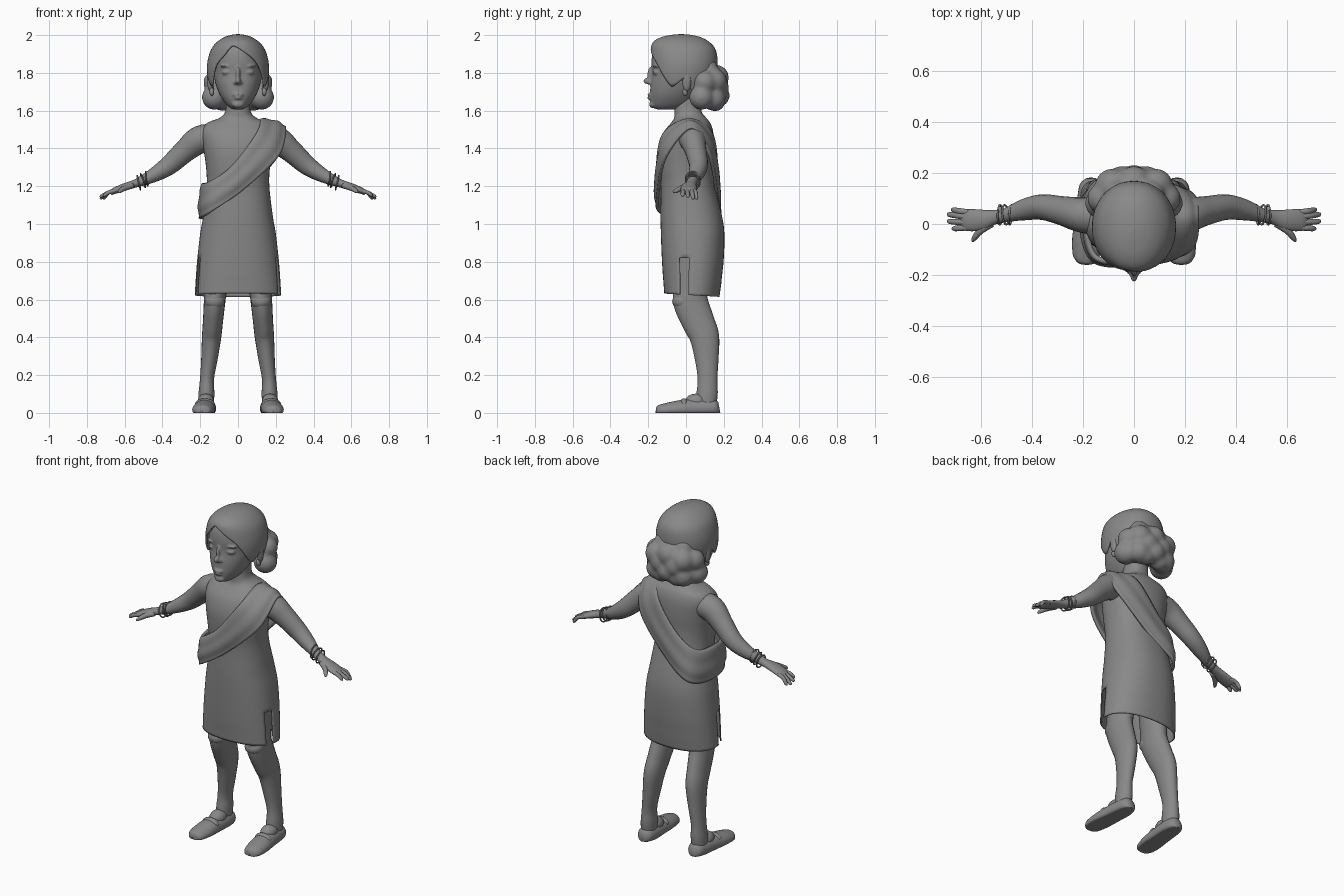
import bpy, bmesh, math
from mathutils import Vector, Matrix

cube = bpy.data.objects.get("Cube")
if cube:
    bpy.data.objects.remove(cube, do_unlink=True)

grey = bpy.data.materials.new("plain grey")
grey.use_nodes = True
COLOUR = (0.25, 0.25, 0.25, 1)
grey.diffuse_color = COLOUR
grey.node_tree.nodes["Principled BSDF"].inputs["Base Color"].default_value = COLOUR


def smooth(pts, n=6, closed=False):
    """Sample a smooth curve through tuples of any length."""
    out, count = [], len(pts)
    for i in range(count if closed else count - 1):
        ids = [i - 1, i, i + 1, i + 2]
        a, b, c, d = (pts[j % count] if closed else pts[min(max(j, 0), count - 1)] for j in ids)
        for k in range(n):
            t = k / n
            out.append(tuple(q + t * (r - p) / 2 + t * t * (2 * p - 5 * q + 4 * r - s) / 2
                             + t ** 3 * (3 * q - p - 3 * r + s) / 2
                             for p, q, r, s in zip(a, b, c, d)))
    return out if closed else out + [tuple(pts[-1])]


def interp(table, t):
    """Linear look-up of a sorted table by its first column."""
    for a, b in zip(table, table[1:]):
        if t <= b[0]:
            f = max(0, (t - a[0]) / max(b[0] - a[0], 1e-6))
            return [p + f * (q - p) for p, q in zip(a, b)]
    return list(table[-1])


def grid(bm, rows, ring=True, loop=False, cap=()):
    """Skin rows of points; ring closes each row, loop joins last row to first."""
    vs = [[bm.verts.new(p) for p in row] for row in rows]
    n = len(vs[0])
    for i in range(len(vs) if loop else len(vs) - 1):
        a, b = vs[i], vs[(i + 1) % len(vs)]
        for j in range(n if ring else n - 1):
            k = (j + 1) % n
            bm.faces.new((a[j], a[k], b[k], b[j]))
    for end in cap:
        bm.faces.new(vs[end])


def blob(bm, loc, size):
    m = Matrix.Translation(loc) @ Matrix.Diagonal((*size, 1))
    bmesh.ops.create_uvsphere(bm, u_segments=20, v_segments=12, radius=1, matrix=m)


def finish(name, bm, mirror=False, thick=0, voxel=0, soften=0):
    bmesh.ops.recalc_face_normals(bm, faces=bm.faces)
    me = bpy.data.meshes.new(name)
    bm.to_mesh(me)
    bm.free()
    me.materials.append(grey)
    for p in me.polygons:
        p.use_smooth = True
    ob = bpy.data.objects.new(name, me)
    bpy.context.collection.objects.link(ob)
    if thick:
        shell = ob.modifiers.new("thickness", 'SOLIDIFY')
        shell.thickness, shell.offset = thick, 0
    if voxel:
        r = ob.modifiers.new("blend", 'REMESH')
        r.mode, r.voxel_size, r.use_smooth_shade = 'VOXEL', voxel, True
        s = ob.modifiers.new("soften", 'SMOOTH')
        s.iterations, s.factor = soften, 0.5
    if mirror:
        ob.modifiers.new("mirror", 'MIRROR')


def section(row, ang, power):
    """Point on a rounded section given as (z, half width, front y, back y)."""
    z, rx, yf, yb = row
    c, s = math.cos(ang), math.sin(ang)
    bend = lambda v: math.copysign(abs(v) ** power, v)
    return (rx * bend(c), (yf + yb) / 2 + (yb - yf) / 2 * bend(s), z)


def turns(n):
    return [2 * math.pi * i / n for i in range(n)]


def tube(bm, pts, ref, n=20, steps=5):
    """Tapered limb through (x, y, z, radius along ref, other radius)."""
    path = smooth(pts, steps)
    rows = []
    for i, p in enumerate(path):
        t = (Vector(path[min(i + 1, len(path) - 1)][:3]) - Vector(path[max(i - 1, 0)][:3])).normalized()
        u = (ref - t * ref.dot(t)).normalized()
        v = t.cross(u)
        rows.append([Vector(p[:3]) + u * p[3] * math.cos(a) + v * p[4] * math.sin(a) for a in turns(n)])
    grid(bm, rows, cap=(0, -1))


X, Y, Z = Vector((1, 0, 0)), Vector((0, 1, 0)), Vector((0, 0, 1))

# Dress, shoulders and neck, with a narrow slit in each side of the skirt
bm = bmesh.new()
body = [(.625, .226, -.112, .174), (.72, .22, -.119, .187), (.82, .212, -.125, .197),
        (.95, .197, -.13, .2), (1.05, .18, -.132, .186), (1.2, .163, -.131, .15),
        (1.3, .166, -.142, .141), (1.4, .18, -.142, .145), (1.48, .19, -.118, .142),
        (1.53, .165, -.08, .128), (1.56, .095, -.06, .105), (1.6, .063, -.057, .078),
        (1.69, .06, -.056, .085)]
grid(bm, [[section(r, a, .88) for a in turns(64)] for r in smooth(body, 5)])
slit = []
for f in bm.faces:
    c = f.calc_center_median()
    if c.z < .82 and abs(c.x) > .1 and -.03 < c.y < .012:
        slit.append(f)
bmesh.ops.delete(bm, geom=slit, context='FACES')
for v in bm.verts:
    if v.co.z < .7:
        v.co.z -= v.co.y * .06
finish("dress_body", bm, thick=.006)

# Folded sash around the left shoulder and right hip: (upper edge, lower edge)
bm = bmesh.new()
sash = [(-.03, -.142, 1.305, .02, -.146, 1.175), (.095, -.118, 1.475, .215, -.105, 1.36),
        (.12, .015, 1.55, .252, .03, 1.51), (.095, .132, 1.485, .215, .125, 1.36),
        (-.03, .15, 1.32, .02, .163, 1.15), (-.145, .125, 1.225, -.14, .168, 1.04),
        (-.183, .01, 1.215, -.2, .01, 1.03), (-.15, -.125, 1.22, -.15, -.138, 1.06)]
rows = []
for p in smooth(sash, 8, closed=True):
    top, low = Vector(p[:3]), Vector(p[3:])
    row = []
    for k in range(13):
        f = k / 12
        q = top.lerp(low, f)
        out = (q - Vector((0, .01, 1.25))).normalized()
        row.append(q + out * (.014 * math.sin(math.pi * f) + .003 * math.sin(f * 4 * math.pi)))
    rows.append(row)
grid(bm, rows, ring=False, loop=True)
finish("sash", bm, thick=.016)

# Head with soft facial features
bm = bmesh.new()
skull = [(1.607, .03, -.158, -.05), (1.63, .06, -.183, .02), (1.68, .095, -.19, .06),
         (1.74, .118, -.188, .1), (1.80, .13, -.18, .13), (1.86, .134, -.183, .14),
         (1.92, .12, -.172, .13), (1.97, .08, -.13, .09)]
grid(bm, [[section(r, a, .95) for a in turns(40)] for r in smooth(skull, 4)], cap=(0, -1))
blob(bm, (0, -.188, 1.79), (.012, .017, .042))      # nose bridge
blob(bm, (0, -.198, 1.757), (.015, .03, .018))      # nose tip
blob(bm, (0, -.187, 1.684), (.03, .018, .009))      # upper lip
blob(bm, (0, -.187, 1.667), (.024, .018, .009))     # lower lip
blob(bm, (0, -.175, 1.633), (.032, .021, .02))      # chin
for side in (-1, 1):
    blob(bm, (side * .013, -.19, 1.748), (.011, .015, .01))
    blob(bm, (side * .056, -.154, 1.803), (.031, .022, .015))
    blob(bm, (side * .058, -.154, 1.836), (.038, .022, .008))
finish("head", bm, voxel=.006, soften=6)

# Ears
bm = bmesh.new()
blob(bm, (.147, .004, 1.76), (.017, .024, .058))
blob(bm, (.139, -.004, 1.7), (.013, .015, .022))
finish("ears", bm, mirror=True)

# Swept hair cap: the lower edge follows the hairline round the head
bm = bmesh.new()
cap = smooth([(1.62, .115, -.17, .12), (1.72, .142, -.18, .14), (1.78, .156, -.185, .155),
              (1.85, .158, -.186, .163), (1.92, .139, -.183, .153), (1.96, .108, -.17, .12),
              (1.985, .07, -.128, .075), (1.997, .03, -.07, .02), (2.0, .004, -.03, -.02)], 6)
hairline = smooth([(0, 1.77), (30, 1.68), (90, 1.65), (150, 1.68), (180, 1.77), (195, 1.735),
                   (208, 1.745), (225, 1.84), (243, 1.895), (256, 1.94), (268, 1.935), (285, 1.905),
                   (305, 1.86), (328, 1.77), (340, 1.73), (350, 1.74), (360, 1.77)], 4)
rows = []
for k in range(25):
    f = math.sin(math.pi / 2 * k / 24)
    row = []
    for a in turns(72):
        low = interp(hairline, math.degrees(a))[1]
        row.append(section(interp(cap, low + (2.0 - low) * f), a, .95))
    rows.append(row)
grid(bm, rows, cap=(-1,))
finish("hair_cap", bm, thick=.01)

# Curly gathered hair at the nape
bm = bmesh.new()
for x, y, z, r in [(.126, .082, 1.67, .066), (.122, .1, 1.75, .062), (.085, .145, 1.665, .066),
                   (.085, .15, 1.755, .068), (.05, .155, 1.65, .054), (0, .17, 1.68, .062),
                   (0, .16, 1.775, .068), (.045, .165, 1.72, .064), (.06, .11, 1.815, .062)]:
    for side in ((-1, 1) if x else (1,)):
        blob(bm, (side * x, y, z), (r, r, r))
blob(bm, (0, .1, 1.72), (.12, .07, .08))
finish("hair_curls", bm, voxel=.01, soften=10)

# Arms, hands and fingers
bm = bmesh.new()
tube(bm, [(.1, .03, 1.46, .08, .07), (.2, .035, 1.447, .07, .074), (.28, .052, 1.387, .057, .061),
          (.36, .066, 1.315, .05, .052), (.43, .056, 1.268, .042, .041), (.5, .035, 1.232, .028, .028),
          (.55, .026, 1.212, .029, .021), (.6, .016, 1.196, .041, .02),
          (.65, .015, 1.177, .043, .017), (.675, .015, 1.164, .036, .012)], Y)
for y, tip_x, tip_y, tip_z in [(.046, .715, .055, 1.133), (.027, .73, .037, 1.133),
                               (.006, .73, .01, 1.142), (-.014, .712, -.018, 1.147)]:
    tube(bm, [(.645, y, 1.178, .011, .011), (.685, (y + tip_y) / 2, 1.167, .012, .011),
              (tip_x - .008, tip_y, tip_z + .006, .01, .009), (tip_x, tip_y, tip_z, .004, .004)], Y, 10, 3)
tube(bm, [(.56, .005, 1.203, .015, .02), (.6, -.025, 1.19, .015, .015),
          (.624, -.054, 1.175, .011, .011), (.632, -.068, 1.168, .005, .005)], Z, 10, 3)
finish("arms", bm, mirror=True)

# Three thin bangles on each wrist
bm = bmesh.new()
for x, tilt in [(.483, .1), (.503, -.1), (.525, .02)]:
    centre = Vector((x, .036, 1.24 - (x - .483) * .5))
    turn = Vector((1, tilt, -.25 + tilt)).to_track_quat('Z', 'Y')
    rows = []
    for a in turns(28):
        d = Vector((math.cos(a), math.sin(a), 0))
        rows.append([centre + turn @ (d * (.038 + .004 * math.cos(b)) + Z * .004 * math.sin(b))
                     for b in turns(8)])
    grid(bm, rows, loop=True)
finish("bangles", bm, mirror=True)

# Legs with knees
bm = bmesh.new()
tube(bm, [(.105, .03, .95, .1, .08), (.118, .025, .68, .09, .062), (.124, .024, .59, .092, .057),
          (.133, .066, .48, .086, .053), (.14, .098, .4, .078, .051), (.152, .11, .28, .062, .043),
          (.164, .114, .18, .052, .037), (.167, .112, .1, .056, .042), (.17, .108, .03, .05, .04)], Y, 24)
blob(bm, (.123, -.018, .59), (.054, .055, .045))
finish("legs", bm, mirror=True)

# Flat-soled slip-on shoes with a raised instep
bm = bmesh.new()
tube(bm, [(.168, .176, .03, .022, .03), (.168, .155, .027, .044, .045), (.169, .1, .025, .053, .052),
          (.175, .02, .022, .056, .052), (.182, -.06, .017, .06, .045), (.188, -.125, .012, .052, .035),
          (.192, -.15, .01, .036, .028), (.193, -.159, .01, .014, .018)], X, 24)
blob(bm, (.17, .055, .06), (.044, .06, .042))
blob(bm, (.176, -.01, .045), (.052, .025, .032))
for v in bm.verts:
    v.co.z = max(v.co.z, 0)
finish("shoes", bm, mirror=True)
